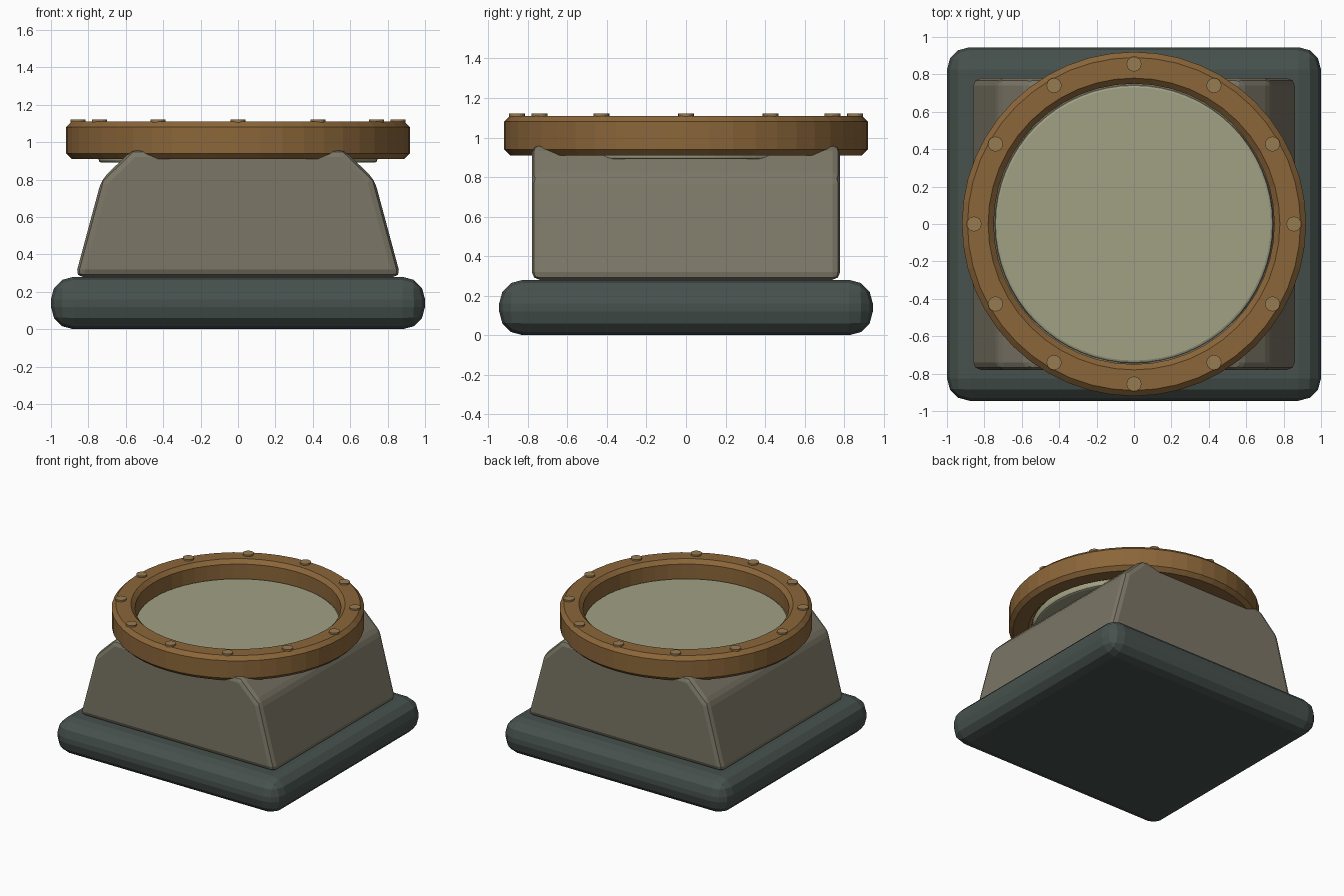
import bpy, bmesh, math

if "Cube" in bpy.data.objects:
    bpy.data.objects.remove(bpy.data.objects["Cube"])


def material(name, rgb):
    m = bpy.data.materials.new(name)
    m.diffuse_color = tuple((c / 255) ** 2.2 for c in rgb) + (1,)
    m.use_nodes = True
    m.node_tree.nodes["Principled BSDF"].inputs["Base Color"].default_value = m.diffuse_color
    return m


def finish(name, bm, mat, bevel=0, segments=1):
    bmesh.ops.recalc_face_normals(bm, faces=bm.faces)
    me = bpy.data.meshes.new(name)
    bm.to_mesh(me)
    bm.free()
    ob = bpy.data.objects.new(name, me)
    bpy.context.collection.objects.link(ob)
    me.materials.append(mat)
    if bevel:
        mod = ob.modifiers.new("bevel", 'BEVEL')
        mod.width, mod.segments = bevel, segments
        mod.limit_method = 'ANGLE'
        mod.angle_limit = math.radians(25)
    return ob


def prism(name, profile, half_depth, mat, bevel, segments):
    """Extrude an x-z profile along y, centred on y = 0."""
    bm = bmesh.new()
    face = bm.faces.new([bm.verts.new((x, -half_depth, z)) for x, z in profile])
    out = bmesh.ops.extrude_face_region(bm, geom=[face])
    verts = [v for v in out["geom"] if isinstance(v, bmesh.types.BMVert)]
    bmesh.ops.translate(bm, verts=verts, vec=(0, 2 * half_depth, 0))
    return finish(name, bm, mat, bevel, segments)


def lathe(name, profile, mat, steps=48):
    """Spin a closed r-z profile around the z axis."""
    bm = bmesh.new()
    rings = []
    for i in range(steps):
        a = 2 * math.pi * i / steps
        rings.append([bm.verts.new((r * math.cos(a), r * math.sin(a), z)) for r, z in profile])
    n = len(profile)
    for i in range(steps):
        p, q = rings[i], rings[(i + 1) % steps]
        for j in range(n):
            k = (j + 1) % n
            bm.faces.new((p[j], q[j], q[k], p[k]))
    return finish(name, bm, mat)


dark = material("dark_base", (72, 82, 78))
stone = material("body_grey", (122, 117, 102))
bronze = material("bronze", (138, 102, 60))
bolt_mat = material("bolt_metal", (150, 122, 82))
pale = material("pale_disc", (160, 160, 132))

# Plinth with heavily rounded edges
prism("base", [(-1, 0), (1, 0), (1, 0.28), (-1, 0.28)], 0.945, dark, 0.12, 3)

# Tapered housing with sloped shoulders
half = [(0.87, 0.28), (0.73, 0.80), (0.565, 0.96)]
prism("housing", half + [(-x, z) for x, z in reversed(half)], 0.78, stone, 0.04, 2)

# Chamfered bezel ring
lathe("bezel_ring", [(0.78, 0.91), (0.89, 0.91), (0.92, 0.94), (0.92, 1.08),
                     (0.89, 1.11), (0.78, 1.11), (0.75, 1.08), (0.75, 0.94)], bronze)

# Recessed disc
bm = bmesh.new()
bmesh.ops.create_cone(bm, cap_ends=True, segments=64, radius1=0.745, radius2=0.745, depth=0.08)
bmesh.ops.translate(bm, verts=bm.verts, vec=(0, 0, 0.93))
finish("disc", bm, pale, 0.015, 2)

# Twelve bolts around the ring
bm = bmesh.new()
for i in range(12):
    a = math.pi * i / 6
    out = bmesh.ops.create_cone(bm, cap_ends=True, segments=16, radius1=0.04, radius2=0.04, depth=0.04)
    bmesh.ops.translate(bm, verts=out["verts"],
                        vec=(0.855 * math.cos(a), 0.855 * math.sin(a), 1.102))
finish("bolts", bm, bolt_mat)
